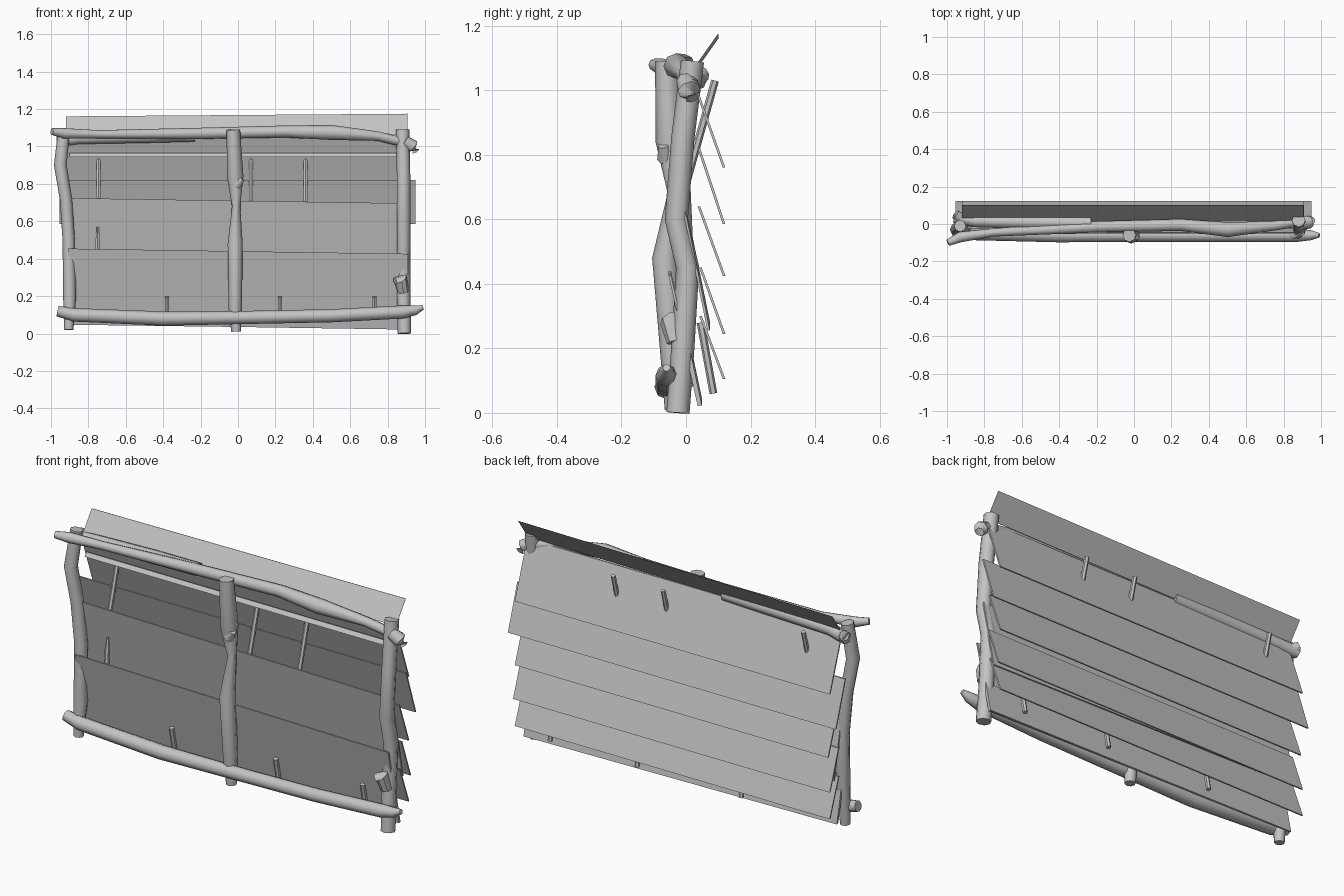
import bpy, bmesh
from mathutils import Vector

cube = bpy.data.objects.get("Cube")
if cube:
    bpy.data.objects.remove(cube)

grey = bpy.data.materials.new("plain_grey")
grey.use_nodes = True
colour = (0.55, 0.55, 0.55, 1)
grey.diffuse_color = colour
grey.node_tree.nodes["Principled BSDF"].inputs["Base Color"].default_value = colour


def add_object(name, bm):
    mesh = bpy.data.meshes.new(name)
    bmesh.ops.recalc_face_normals(bm, faces=bm.faces)
    bm.to_mesh(mesh)
    bm.free()
    mesh.materials.append(grey)
    obj = bpy.data.objects.new(name, mesh)
    bpy.context.collection.objects.link(obj)
    return obj


def log(name, path, sides=8):
    """Rough round timber through (x, y, z, radius) stations."""
    bm = bmesh.new()
    points = [Vector(p[:3]) for p in path]
    rings = []
    for i, p in enumerate(points):
        axis = points[min(i + 1, len(points) - 1)] - points[max(i - 1, 0)]
        turn = Vector((0, 0, 1)).rotation_difference(axis.normalized())
        if abs(axis.x) > abs(axis.z):
            turn = axis.to_track_quat('Z', 'Y')
        ring = bmesh.ops.create_circle(bm, segments=sides, radius=path[i][3])["verts"]
        for v in ring:
            v.co = p + turn @ v.co
        rings.append(ring)
    for a, b in zip(rings, rings[1:]):
        for k in range(sides):
            n = (k + 1) % sides
            bm.faces.new((a[k], a[n], b[n], b[k]))
    bm.faces.new(rings[0])
    bm.faces.new(rings[-1])
    obj = add_object(name, bm)
    bpy.ops.object.select_all(action='DESELECT')
    bpy.context.view_layer.objects.active = obj
    obj.select_set(True)
    bpy.ops.object.shade_smooth_by_angle(angle=0.8)


def board(name, x0, x1, top, bottom, tilt=0.0, thick=0.008):
    """Thin leaning sheet between a top and a bottom (y, z) edge."""
    bm = bmesh.new()
    bmesh.ops.create_cube(bm, size=1)
    for v in bm.verts:
        y, z = top if v.co.z > 0 else bottom
        side = 1 if v.co.x > 0 else -1
        v.co = (x1 if side > 0 else x0, y + v.co.y * thick, z + tilt * side)
    add_object(name, bm)


# Upright posts
log("left_post", [(-.905, -.03, .02, .025), (-.90, -.02, .2, .035), (-.905, -.01, .5, .033),
                  (-.92, -.02, .72, .033), (-.95, -.03, .9, .034), (-.93, -.01, 1.09, .032)])
log("right_post", [(.89, -.025, 0, .036), (.885, -.01, .2, .036), (.885, .005, .45, .036),
                   (.885, -.03, .6, .036), (.885, -.01, .85, .036), (.88, .02, 1.09, .036)])
log("middle_post", [(-.01, -.04, .01, .026), (-.015, -.04, .14, .036), (-.015, -.065, .48, .04),
                    (-.01, -.035, .68, .022), (-.015, -.05, .84, .044), (-.025, -.06, 1.09, .036)])
log("post_stub", [(.885, -.03, .22, .03), (.87, -.045, .29, .038), (.84, -.06, .28, .02)])
log("middle_knot", [(-.01, -.06, .79, .03), (.02, -.07, .83, .016)])

# Cross rails
log("bottom_rail", [(-.965, -.05, .12, .028), (-.88, -.05, .10, .036), (-.4, -.06, .08, .038),
                    (0, -.06, .085, .035), (.5, -.06, .095, .035), (.88, -.06, .115, .035),
                    (.95, -.06, .125, .026), (.99, -.06, .14, .012)])
log("top_rail", [(-.995, -.1, 1.08, .018), (-.93, -.07, 1.07, .028), (-.75, -.045, 1.065, .022),
                 (-.2, -.015, 1.07, .03), (.25, -.005, 1.08, .032), (.5, -.03, 1.075, .04),
                 (.75, -.01, 1.055, .025), (.93, .02, 1.01, .025)])
log("rear_top_rail", [(-.96, .035, 1.03, .03), (-.85, .015, 1.045, .032),
                      (-.5, .008, 1.055, .036), (-.23, .005, 1.06, .034)])
log("right_rail_knob", [(.89, 0, 1.03, .03), (.935, .01, 1, .036), (.95, .02, .975, .022)])
log("left_rail_knob", [(-.91, .02, 1.03, .03), (-.955, .05, 1.05, .026)])

# Overlapping rear boards
rear = [(-.92, .91, .015, 1.05, .76), (-.955, .95, .04, .82, .585), (-.91, .91, .04, .64, .425),
        (-.92, .92, .045, .45, .245), (-.92, .91, .045, .3, .105)]
for i, (x0, x1, y, top, bottom) in enumerate(rear):
    board("rear_board_%d" % (i + 1), x0, x1, (y, top), (.118, bottom))
board("rear_foot_board", -.91, .91, (.01, .2), (.045, .035), -.012)

# Boards showing between the posts
board("upper_front_board", -.91, .91, (-.02, .71), (.07, .27), -.014)
board("lower_front_board", -.91, .91, (-.05, .44), (.04, .035), -.014)
board("front_batten", -.9, .9, (.03, .965), (.015, .945), thick=.004)
board("top_board", -.92, .905, (.1, 1.168), (.02, 1.055), .007, .002)

# Pegs pinning the boards
for i, x in enumerate((-.745, .07, .36)):
    log("upper_peg_%d" % (i + 1), [(x, .09, 1.03, .012), (x, -.005, .69, .012)], 6)
for i, x in enumerate((-.38, .225, .73)):
    log("rear_peg_%d" % (i + 1), [(x, .085, .06, .012), (x, .045, .28, .012)], 6)
    log("front_peg_%d" % (i + 1), [(x, -.01, .195, .013), (x, .015, .08, .013)], 6)
log("middle_peg", [(-.75, -.01, .57, .006), (-.75, -.015, .5, .013), (-.75, -.02, .42, .013)], 6)
